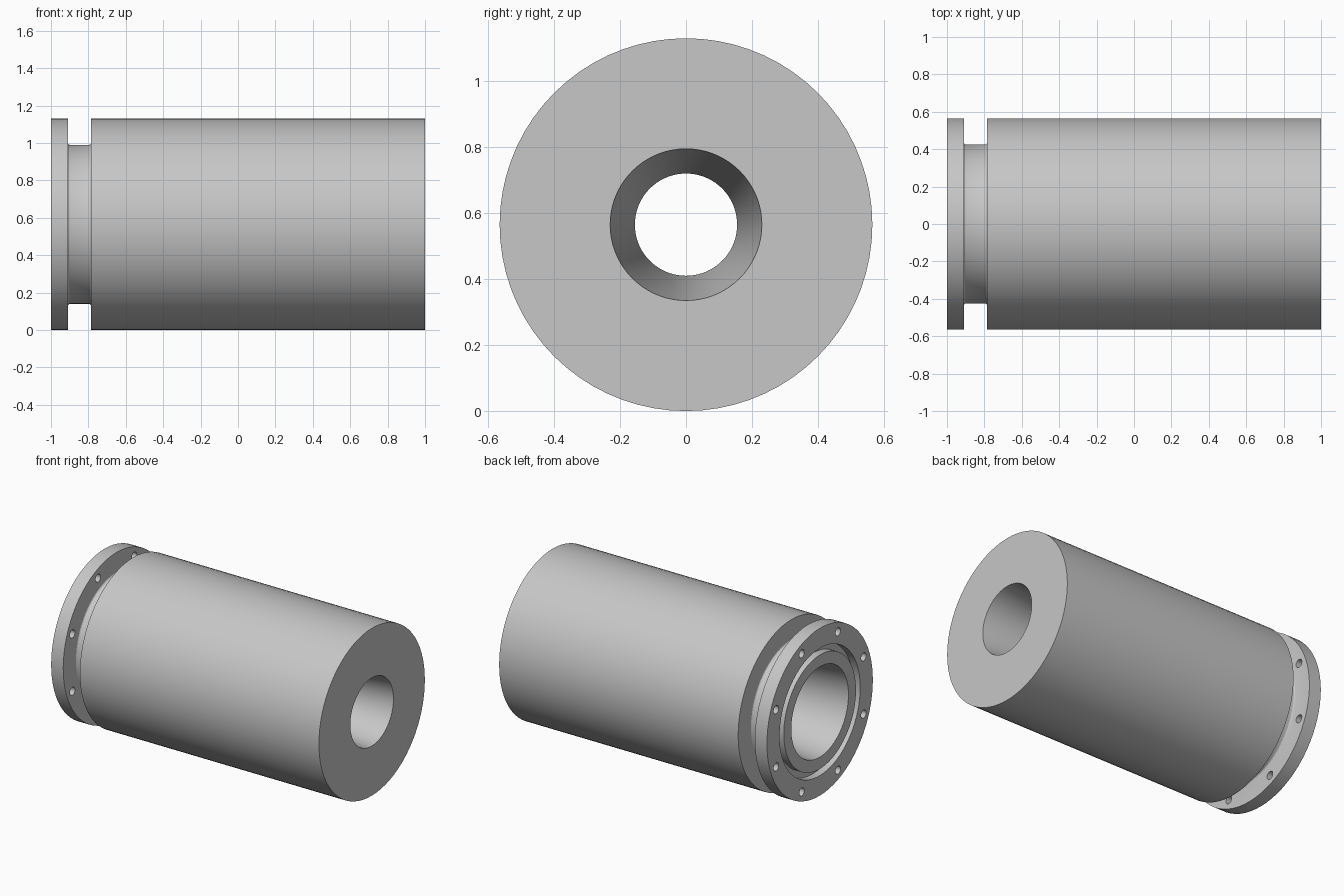
import bpy, bmesh, math
from mathutils import Matrix, Vector

if "Cube" in bpy.data.objects:
    bpy.data.objects.remove(bpy.data.objects["Cube"], do_unlink=True)

R = 0.565          # outer radius and height of the axis
NECK = 0.425       # neck radius
FILLET = 0.012     # small radius at the neck corners
SEGMENTS = 72

metal = bpy.data.materials.new("light_grey_metal")
metal.use_nodes = True
metal.diffuse_color = (0.57, 0.57, 0.57, 1)
metal.node_tree.nodes["Principled BSDF"].inputs["Base Color"].default_value = (0.57, 0.57, 0.57, 1)


def add_object(name, bm):
    bmesh.ops.recalc_face_normals(bm, faces=bm.faces)
    mesh = bpy.data.meshes.new(name)
    bm.to_mesh(mesh)
    bm.free()
    obj = bpy.data.objects.new(name, mesh)
    bpy.context.collection.objects.link(obj)
    mesh.materials.append(metal)
    return obj


def revolve(name, profile):
    """Turn a closed (x, radius) profile around the horizontal axis."""
    bm = bmesh.new()
    rings = []
    for x, r in profile:
        angles = [math.tau * i / SEGMENTS for i in range(SEGMENTS)]
        rings.append([bm.verts.new((x, r * math.cos(a), R + r * math.sin(a))) for a in angles])
    for k, ring in enumerate(rings):
        following = rings[(k + 1) % len(rings)]
        for i in range(SEGMENTS):
            j = (i + 1) % SEGMENTS
            bm.faces.new((ring[i], ring[j], following[j], following[i]))
    return add_object(name, bm)


# Flange, filleted neck, barrel and hourglass bore, with a seal groove in the flange
arc = [math.radians(a) for a in (0, 30, 60, 90)]
left_fillet = [(-0.91 + FILLET * (1 - math.cos(a)), NECK + FILLET * (1 - math.sin(a))) for a in arc]
right_fillet = [(-0.785 - FILLET * (1 - math.cos(a)), NECK + FILLET * (1 - math.sin(a)))
                for a in reversed(arc)]
profile = [(-1, R), (-0.91, R)] + left_fillet + right_fillet + [
    (-0.785, R), (1, R),
    (1, 0.23), (0.33, 0.155), (-1, 0.305),
    (-1, 0.385), (-0.95, 0.385), (-0.95, 0.43), (-1, 0.43),
]
body = revolve("flanged_barrel", profile)

# Eight bolt holes through the flange
bm = bmesh.new()
for i in range(8):
    a = math.tau * (i + 0.5) / 8
    place = Matrix.Translation(Vector((-0.955, 0.505 * math.cos(a), R + 0.505 * math.sin(a))))
    bmesh.ops.create_cone(bm, cap_ends=True, segments=20, radius1=0.027, radius2=0.027,
                          depth=0.14, matrix=place @ Matrix.Rotation(math.pi / 2, 4, 'Y'))
cutter = add_object("bolt_hole_cutter", bm)
cutter.hide_render = True

drill = body.modifiers.new("bolt_holes", 'BOOLEAN')
drill.operation = 'DIFFERENCE'
drill.solver = 'EXACT'
drill.object = cutter

bpy.ops.object.select_all(action='DESELECT')
body.select_set(True)
bpy.context.view_layer.objects.active = body
bpy.ops.object.modifier_apply(modifier=drill.name)
bpy.data.objects.remove(cutter, do_unlink=True)
bpy.ops.object.shade_smooth_by_angle(angle=math.radians(25))
